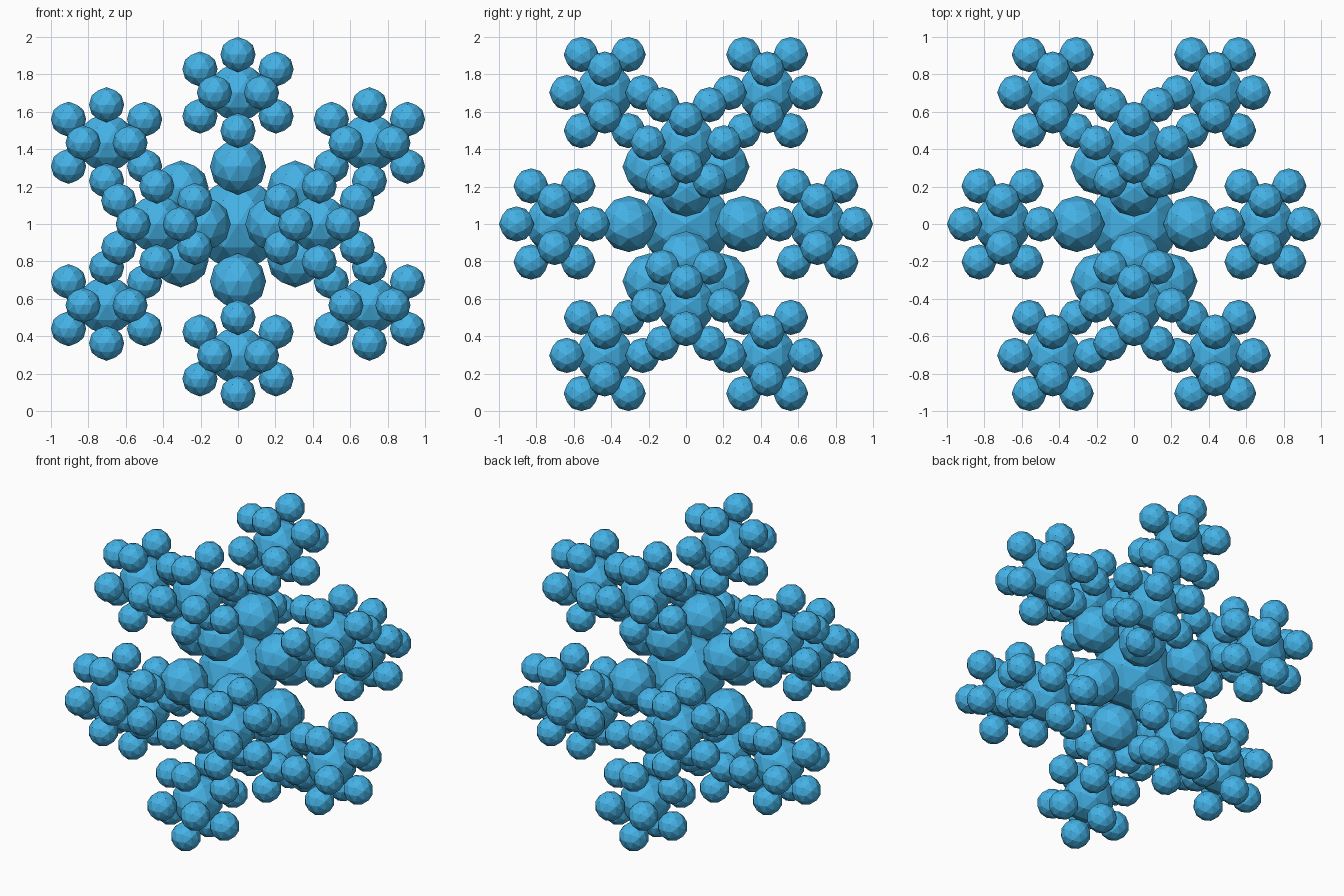
import bpy, bmesh, math
from mathutils import Matrix, Vector

if "Cube" in bpy.data.objects:
    bpy.data.objects.remove(bpy.data.objects["Cube"])

CENTRE = Vector((0, 0, 1))
PHI = (1 + math.sqrt(5)) / 2

# twelve icosahedron corner directions
DIRS = []
for a in (-1, 1):
    for b in (-PHI, PHI):
        DIRS += [Vector(v).normalized() for v in ((0, a, b), (a, b, 0), (b, 0, a))]

# turns the icosphere so its corners line up with DIRS
ALIGN = Matrix.Rotation(math.pi / 2, 4, 'Z') @ Matrix.Rotation(-math.atan(1 / PHI), 4, 'Y')

blue = bpy.data.materials.new("blue")
blue.diffuse_color = (0.06, 0.45, 0.8, 1)
blue.use_nodes = True
blue.node_tree.nodes["Principled BSDF"].inputs["Base Color"].default_value = blue.diffuse_color


def balls(name, items):
    """One flat-shaded object holding a faceted ball per (centre, radius)."""
    bm = bmesh.new()
    for pos, r in items:
        bmesh.ops.create_icosphere(bm, subdivisions=2, radius=r,
                                   matrix=Matrix.Translation(pos) @ ALIGN)
    me = bpy.data.meshes.new(name)
    bm.to_mesh(me)
    bm.free()
    me.materials.append(blue)
    ob = bpy.data.objects.new(name, me)
    bpy.context.collection.objects.link(ob)
    return ob


def ring(centre, dist, r):
    return [(centre + d * dist, r) for d in DIRS]


# core ball and its twelve large neighbours
balls("core_ball", [(CENTRE, 0.25)])
balls("inner_balls", ring(CENTRE, 0.36, 0.15))

# twelve outer clusters, each a smaller copy of the core arrangement
for i, d in enumerate(DIRS):
    c = CENTRE + d * 0.826
    balls(f"outer_cluster_{i + 1}", [(c, 0.16)] + ring(c, 0.239, 0.094))
